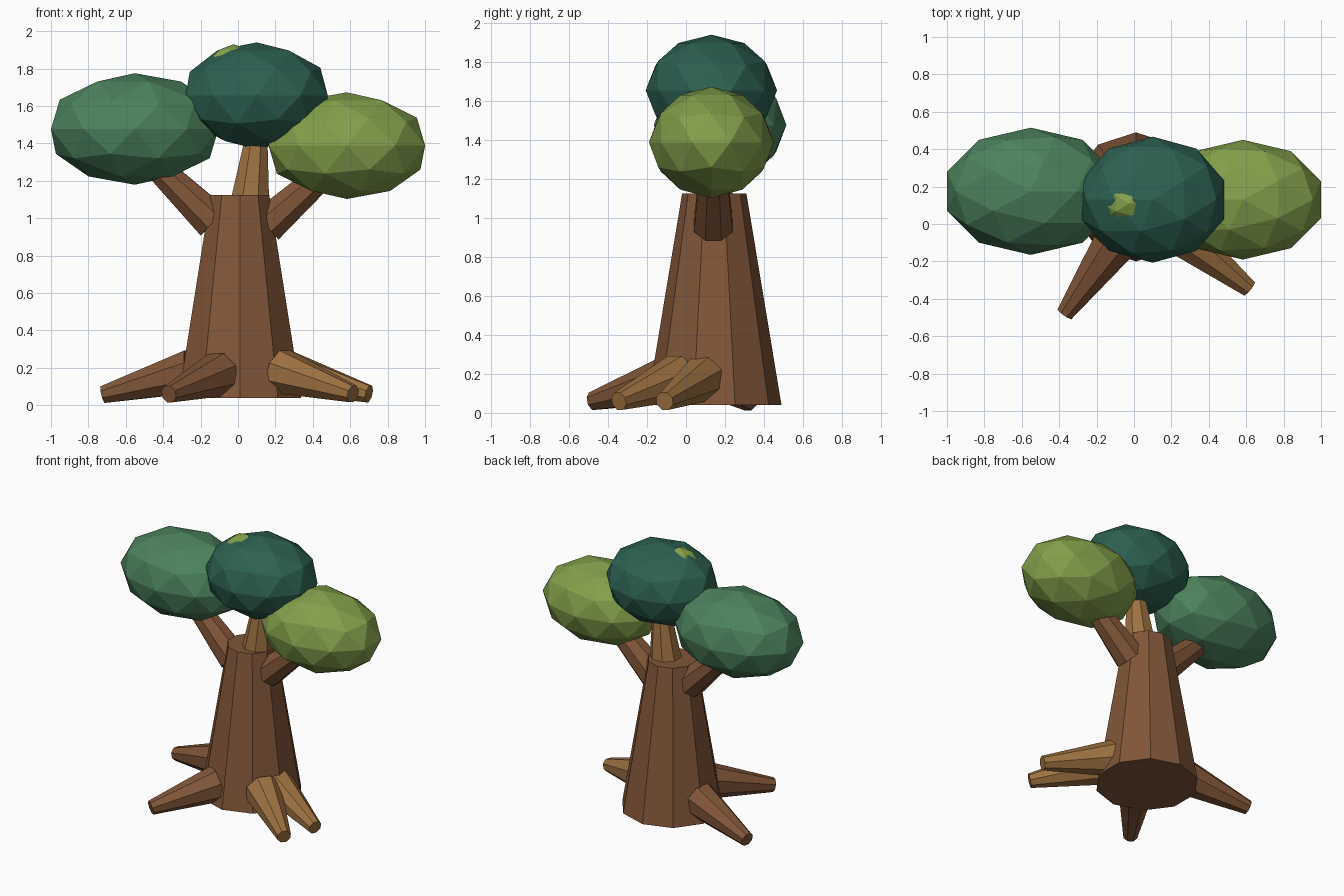
import bpy
import math
from mathutils import Vector, Matrix

if "Cube" in bpy.data.objects:
    bpy.data.objects.remove(bpy.data.objects["Cube"], do_unlink=True)


def material(name, rgb):
    mat = bpy.data.materials.new(name)
    mat.use_nodes = True
    mat.diffuse_color = (*rgb, 1)
    mat.node_tree.nodes["Principled BSDF"].inputs["Base Color"].default_value = (*rgb, 1)
    return mat


brown = material("bark brown", (0.22, 0.092, 0.04))
tan = material("light bark tan", (0.34, 0.165, 0.053))
mid_green = material("leaf green", (0.072, 0.223, 0.107))
deep_green = material("leaf deep green", (0.026, 0.118, 0.082))
lime = material("leaf lime", (0.225, 0.35, 0.07))


def limb(name, start, end, r_start, r_end, mat, sides=8):
    """Tapered flat-sided log between two points."""
    a, b = Vector(start), Vector(end)
    axis = b - a
    bpy.ops.mesh.primitive_cone_add(vertices=sides, radius1=r_start, radius2=r_end,
                                    depth=axis.length)
    obj = bpy.context.object
    obj.name = name
    # keep the trunk's corners facing front and back, lean the rest
    turn = Matrix.Rotation(math.pi / sides, 4, 'Z') if sides == 8 else Matrix()
    lean = axis.to_track_quat('Z', 'Y').to_matrix().to_4x4() if sides == 8 else Matrix()
    obj.matrix_world = Matrix.Translation((a + b) / 2) @ lean @ turn
    obj.data.materials.append(mat)
    return obj


def foliage(name, center, radii, mat, turn=0):
    """Faceted leaf clump."""
    bpy.ops.mesh.primitive_ico_sphere_add(subdivisions=2, radius=1, location=center,
                                          rotation=(0, 0, turn))
    obj = bpy.context.object
    obj.name = name
    obj.scale = radii
    obj.data.materials.append(mat)
    return obj


# Trunk
limb("trunk", (0.01, 0.145, 0.04), (0.01, 0.145, 1.125), 0.345, 0.165, brown, sides=10)

# Branches
limb("left_branch", (0.15, 0.14, 0.96), (0.52, 0.14, 1.29), 0.108, 0.07, brown)
limb("right_branch", (-0.13, 0.14, 0.98), (-0.47, 0.15, 1.31), 0.108, 0.07, brown)
limb("top_branch", (0.065, 0.14, 1.1), (0.105, 0.14, 1.5), 0.11, 0.055, tan)

# Roots: name, thick end, tip, colour
roots = [
    ("right_root", (-0.25, 0.2, 0.18), (-0.72, 0.32, 0.057), brown),
    ("front_right_root", (-0.1, -0.1, 0.165), (-0.37, -0.48, 0.06), brown),
    ("front_left_root", (0.23, -0.04, 0.18), (0.615, -0.345, 0.06), tan),
    ("left_root", (0.24, 0.09, 0.18), (0.70, -0.11, 0.06), tan),
]
for name, start, end, mat in roots:
    limb(name, start, end, 0.125, 0.049, mat)

# Foliage clumps
foliage("right_foliage", (-0.552, 0.175, 1.477), (0.471, 0.34, 0.298), mid_green)
foliage("left_foliage", (0.582, 0.13, 1.388), (0.44, 0.32, 0.285), lime, math.pi)
foliage("top_foliage", (0.1, 0.13, 1.655), (0.4, 0.337, 0.285), deep_green, math.pi)
foliage("crown_tuft", (-0.025, 0.11, 1.74), (0.17, 0.14, 0.19), lime)
